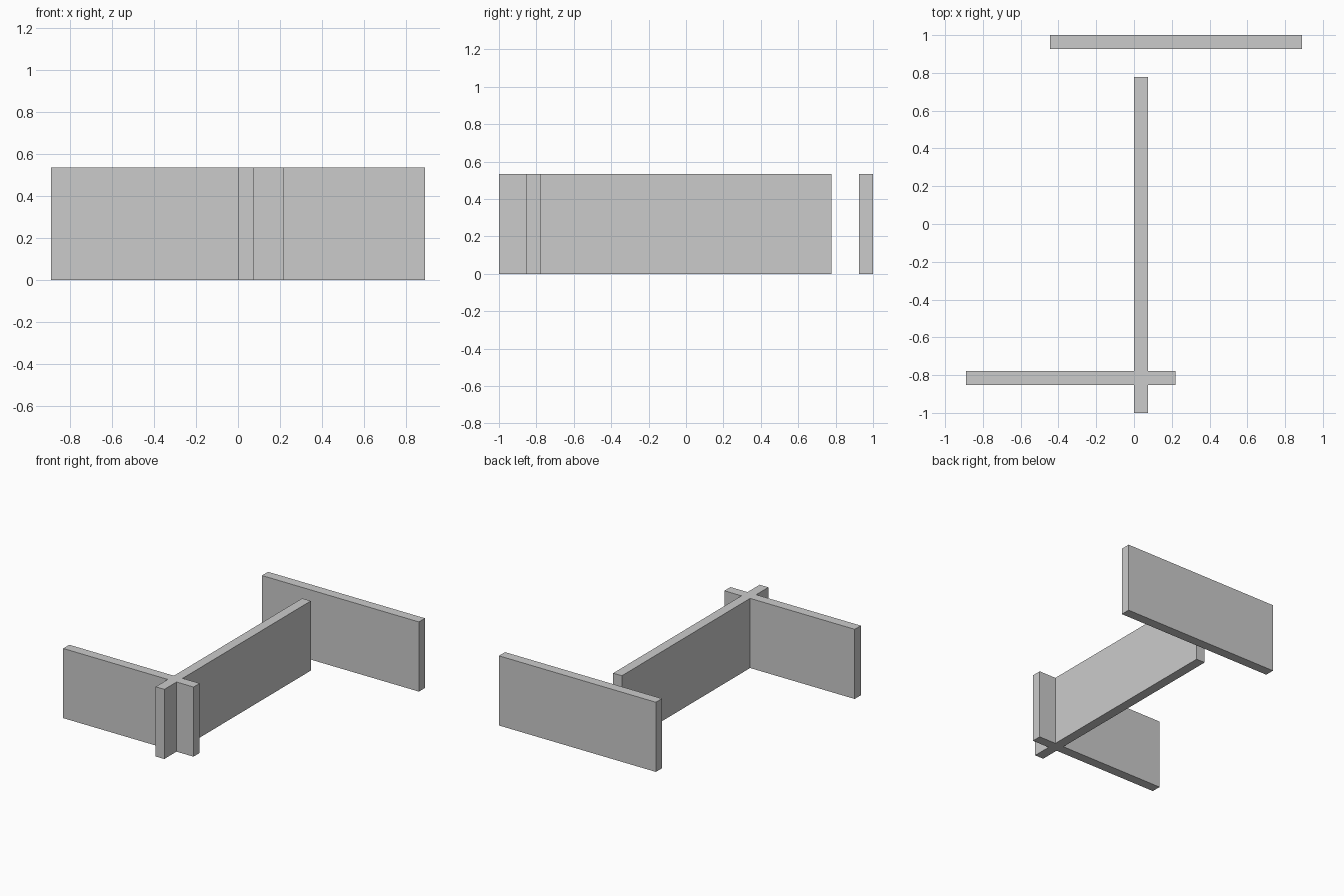
import bpy, bmesh

if "Cube" in bpy.data.objects:
    bpy.data.objects.remove(bpy.data.objects["Cube"])

U = 2 / 27          # wall thickness, the plan's grid unit
HEIGHT = 0.535


def extrude_plan(name, outline):
    """Raise a counter-clockwise floor outline (in grid units) into a wall."""
    bm = bmesh.new()
    base = bm.faces.new([bm.verts.new((x * U, y * U, 0)) for x, y in outline])
    raised = bmesh.ops.extrude_face_region(bm, geom=[base], use_keep_orig=True)
    verts = [g for g in raised["geom"] if isinstance(g, bmesh.types.BMVert)]
    bmesh.ops.translate(bm, verts=verts, vec=(0, 0, HEIGHT))
    bmesh.ops.recalc_face_normals(bm, faces=bm.faces)
    mesh = bpy.data.meshes.new(name)
    bm.to_mesh(mesh)
    bm.free()
    obj = bpy.data.objects.new(name, mesh)
    bpy.context.collection.objects.link(obj)
    return obj


def rect(x0, x1, y0, y1):
    return [(x0, y0), (x1, y0), (x1, y1), (x0, y1)]


def cross(x0, x1, y0, y1, cx, cy):
    """Outline of two unit-thick walls crossing at the cell (cx, cy)."""
    dx, dy = cx + 1, cy + 1
    return [(cx, y0), (dx, y0), (dx, cy), (x1, cy), (x1, dy), (dx, dy),
            (dx, y1), (cx, y1), (cx, dy), (x0, dy), (x0, cy), (cx, cy)]


# Long wall crossed by the front wall, as one solid
extrude_plan("crossed_walls", cross(-12, 2.95, -13.5, 10.5, 0, -11.5))

# Free-standing back wall
extrude_plan("back_wall", rect(-6, 12, 12.5, 13.5))
